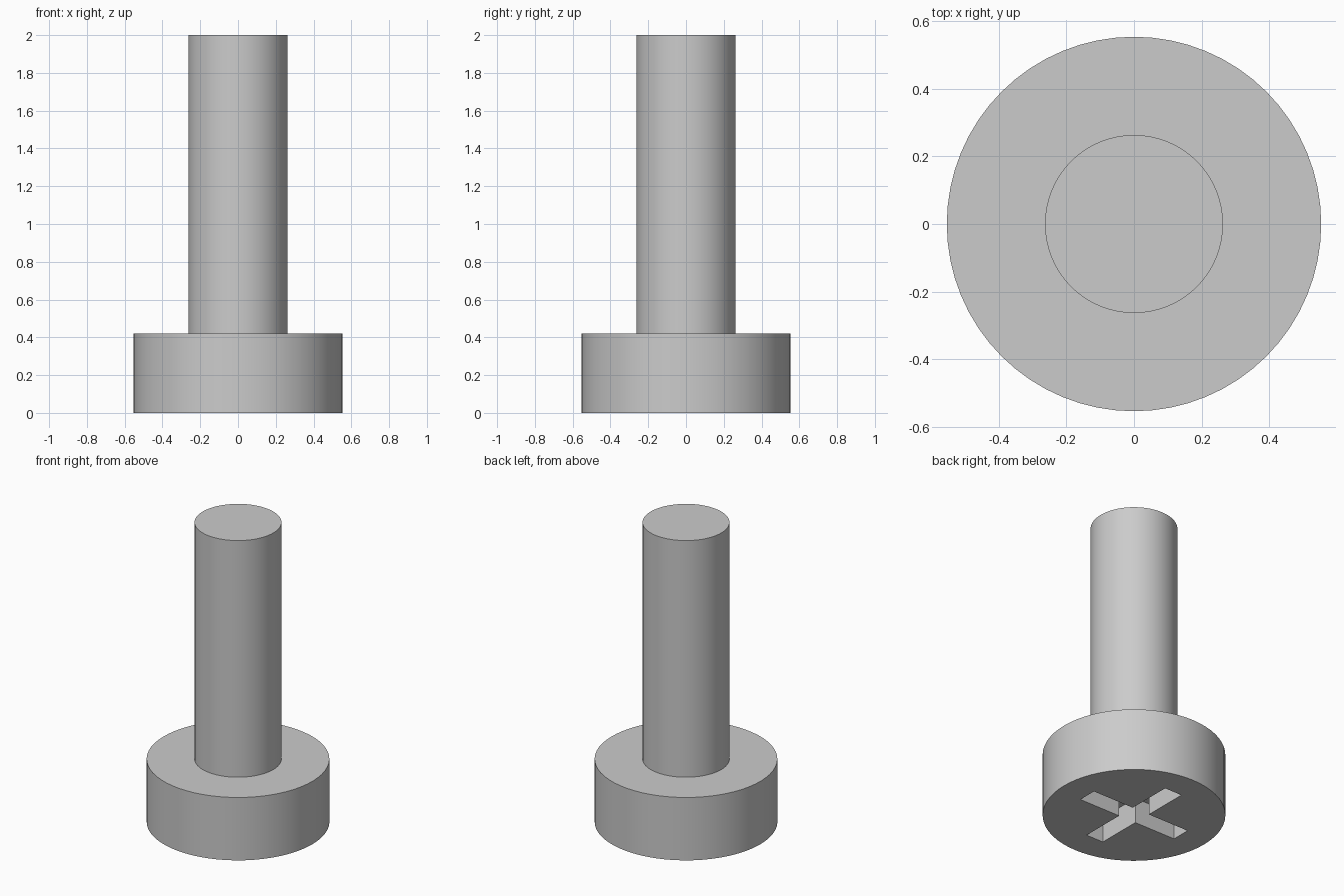
import bpy
import bmesh
from mathutils import Matrix

cube = bpy.data.objects.get("Cube")
if cube:
    bpy.data.objects.remove(cube, do_unlink=True)

# Plain grey metal
metal = bpy.data.materials.new("grey_metal")
metal.use_nodes = True
colour = (0.6, 0.6, 0.6, 1)
metal.diffuse_color = colour
metal.node_tree.nodes["Principled BSDF"].inputs["Base Color"].default_value = colour

HEAD_RADIUS, HEAD_HEIGHT = 0.553, 0.42
SHAFT_RADIUS, TOTAL_HEIGHT = 0.263, 2.0
SLOT_LENGTH, SLOT_WIDTH, SLOT_DEPTH = 0.74, 0.128, 0.17
SIDES = 64


def add_object(name, bm):
    bmesh.ops.recalc_face_normals(bm, faces=bm.faces)
    mesh = bpy.data.meshes.new(name)
    bm.to_mesh(mesh)
    bm.free()
    mesh.materials.append(metal)
    obj = bpy.data.objects.new(name, mesh)
    bpy.context.collection.objects.link(obj)
    return obj


# Screw body: a disc extruded into the head, then inset and extruded into the shaft
bm = bmesh.new()
bmesh.ops.create_cone(bm, cap_ends=True, segments=SIDES, radius1=HEAD_RADIUS,
                      radius2=HEAD_RADIUS, depth=HEAD_HEIGHT,
                      matrix=Matrix.Translation((0, 0, HEAD_HEIGHT / 2)))
top = max(bm.faces, key=lambda f: f.calc_center_median().z)
shaft = bmesh.ops.extrude_discrete_faces(bm, faces=[top])["faces"][0]
scale = SHAFT_RADIUS / HEAD_RADIUS
for v in shaft.verts:
    v.co.x *= scale
    v.co.y *= scale
shaft = bmesh.ops.extrude_discrete_faces(bm, faces=[shaft])["faces"][0]
for v in shaft.verts:
    v.co.z = TOTAL_HEIGHT
screw = add_object("screw_body", bm)

# Cross-shaped drive slot: a square with its four sides extruded into arms
bm = bmesh.new()
half = SLOT_WIDTH / 2
bmesh.ops.create_cube(bm, size=1, matrix=Matrix.Diagonal(
    (SLOT_WIDTH, SLOT_WIDTH, SLOT_DEPTH * 2, 1)))
for side in [f for f in bm.faces if abs(f.normal.z) < 0.5]:
    direction = side.normal.copy()
    arm = bmesh.ops.extrude_discrete_faces(bm, faces=[side])["faces"][0]
    bmesh.ops.translate(bm, verts=arm.verts,
                        vec=direction * (SLOT_LENGTH / 2 - half))
cutter = add_object("slot_cutter", bm)
cutter.hide_render = True

# Cut the slot into the underside of the head
cut = screw.modifiers.new("drive_slot", 'BOOLEAN')
cut.operation = 'DIFFERENCE'
cut.solver = 'EXACT'
cut.object = cutter
bpy.ops.object.select_all(action='DESELECT')
screw.select_set(True)
bpy.context.view_layer.objects.active = screw
bpy.ops.object.modifier_apply(modifier=cut.name)
bpy.data.objects.remove(cutter, do_unlink=True)

# Smooth round walls, crisp rims
bpy.ops.object.shade_smooth_by_angle(angle=0.5)
